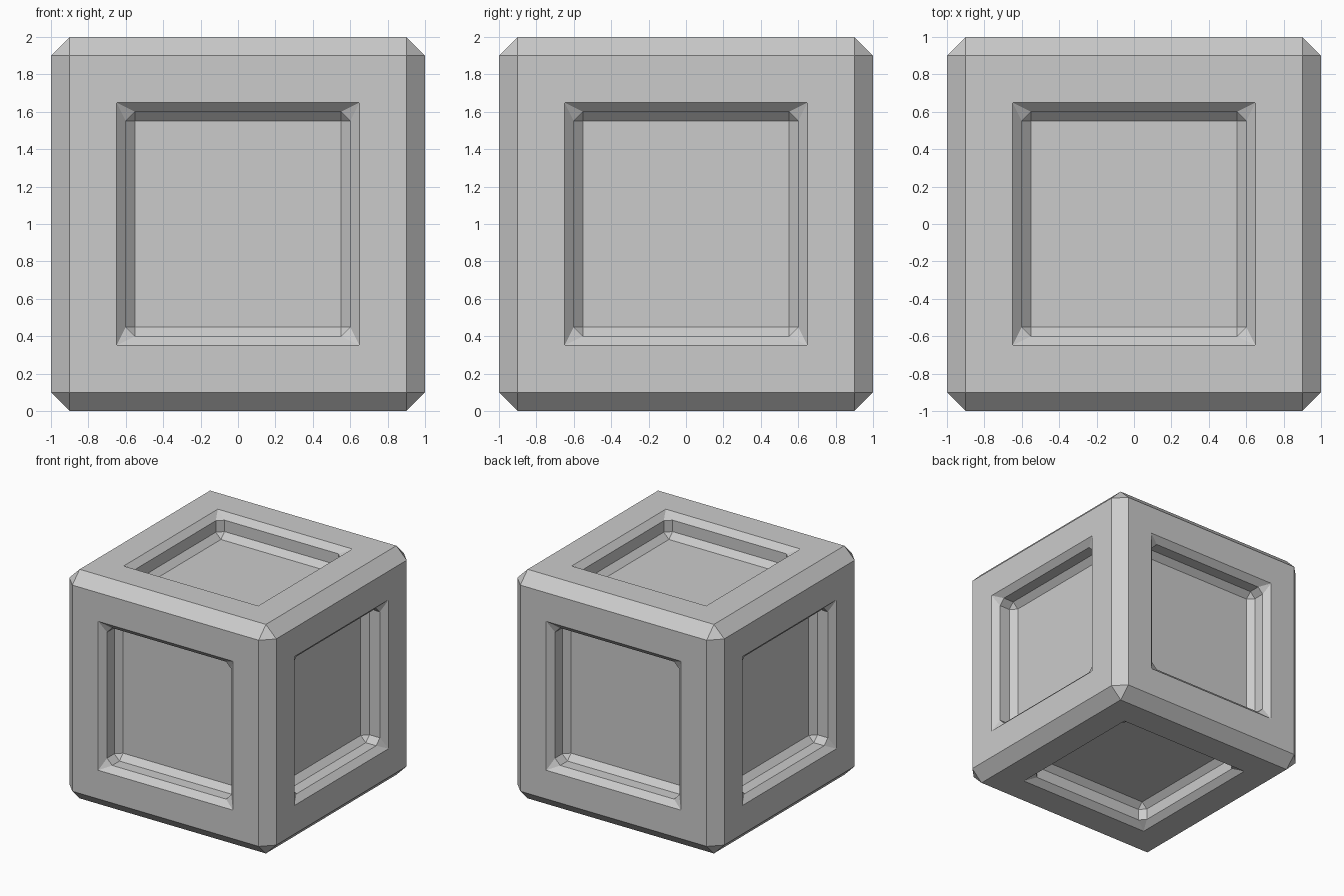
import bpy, bmesh
from mathutils import Vector

if "Cube" in bpy.data.objects:
    bpy.data.objects.remove(bpy.data.objects["Cube"])

bm = bmesh.new()
bmesh.ops.create_cube(bm, size=2)
outer_edges = set(bm.edges)
panels = list(bm.faces)

# Recessed square panel on every side
bmesh.ops.inset_individual(bm, faces=panels, thickness=0.4, use_even_offset=True)
for face in panels:
    normal = face.normal.copy()
    floor = bmesh.ops.extrude_discrete_faces(bm, faces=[face])["faces"][0]
    bmesh.ops.translate(bm, verts=floor.verts, vec=-0.2 * normal)
bm.normal_update()

# Full chamfer on the cube edges, half on the recess edges
weight = bm.edges.layers.float.new("bevel_weight_edge")
for edge in bm.edges:
    on_cube = all(sum(abs(c) > 0.99 for c in v.co) == 3 for v in edge.verts)
    if on_cube:
        edge[weight] = 1.0
    elif edge.calc_face_angle(0) > 0.5:
        edge[weight] = 0.5

bmesh.ops.translate(bm, verts=bm.verts, vec=Vector((0, 0, 1)))
mesh = bpy.data.meshes.new("panelled_crate")
bm.to_mesh(mesh)
bm.free()
crate = bpy.data.objects.new("panelled_crate", mesh)
bpy.context.collection.objects.link(crate)

bevel = crate.modifiers.new("chamfer", "BEVEL")
bevel.limit_method = "WEIGHT"
bevel.width = 0.1
bevel.segments = 1
bevel.use_clamp_overlap = False
